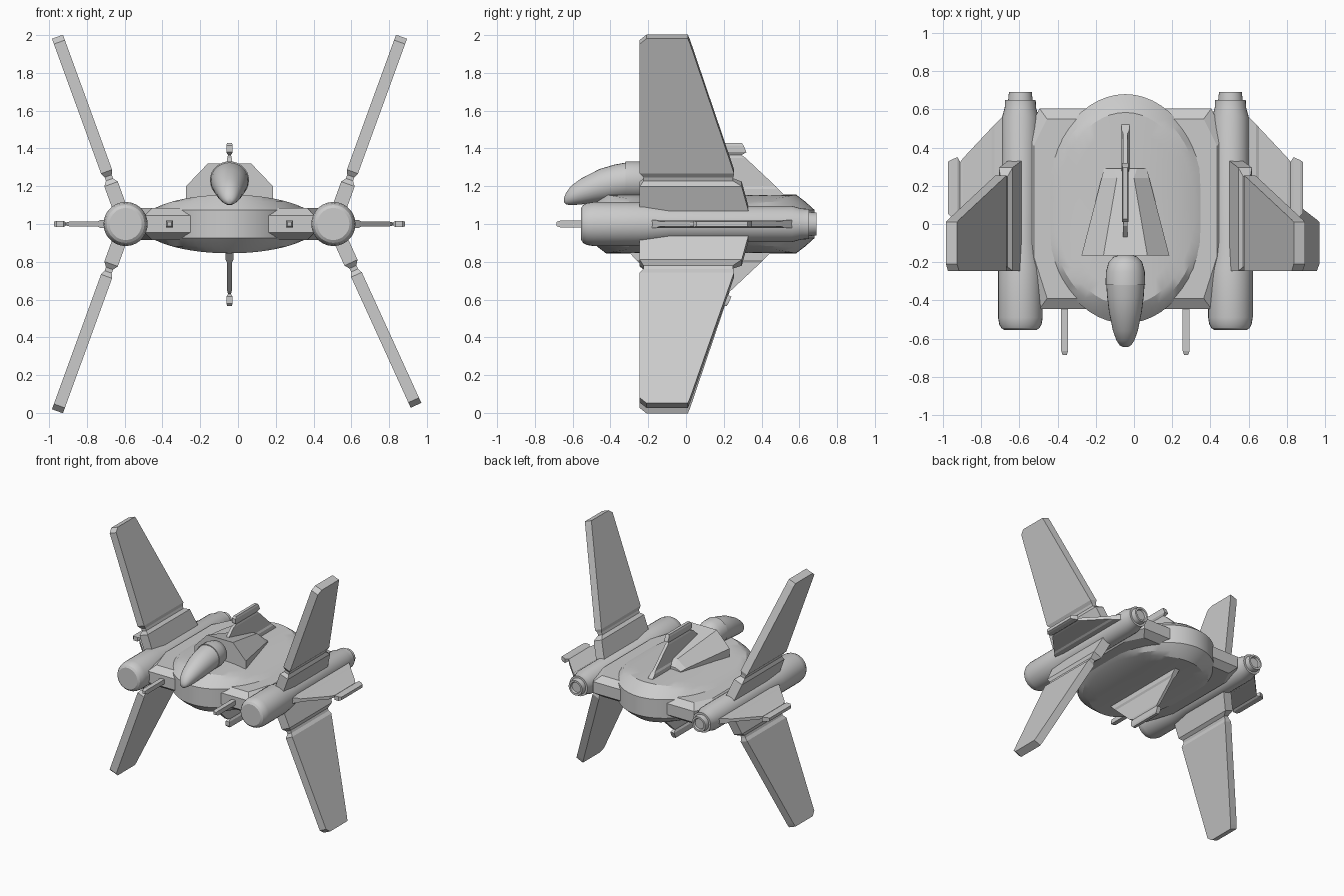
import bpy, bmesh, math
from mathutils import Matrix, Vector

if "Cube" in bpy.data.objects:
    bpy.data.objects.remove(bpy.data.objects["Cube"])

CX = -0.045                      # centre line of the craft
ENGINE_X = (CX - 0.55, CX + 0.55)


def loft(name, rings, loc=(0, 0, 0), roll=0, smooth=0):
    """Skin equal-length rings of points and cap both ends."""
    bm = bmesh.new()
    rows = [[bm.verts.new(p) for p in ring] for ring in rings]
    n = len(rows[0])
    for a, b in zip(rows, rows[1:]):
        for i in range(n):
            j = (i + 1) % n
            bm.faces.new((a[i], a[j], b[j], b[i]))
    bm.faces.new(rows[0])
    bm.faces.new(rows[-1])
    bmesh.ops.recalc_face_normals(bm, faces=bm.faces)
    bm.transform(Matrix.Translation(Vector(loc)) @ Matrix.Rotation(math.radians(roll), 4, 'Y'))
    mesh = bpy.data.meshes.new(name)
    bm.to_mesh(mesh)
    bm.free()
    if smooth:
        for p in mesh.polygons:
            p.use_smooth = True
        mesh.set_sharp_from_angle(angle=math.radians(smooth))
    ob = bpy.data.objects.new(name, mesh)
    bpy.context.collection.objects.link(ob)
    return ob


def ellipse_y(y, hw, z0, z1, n=28):
    """Upright elliptical ring at depth y."""
    c, h = (z0 + z1) / 2, (z1 - z0) / 2
    return [(hw * math.cos(math.tau * i / n), y, c + h * math.sin(math.tau * i / n)) for i in range(n)]


def blade(sections):
    """Rings for a flat blade: height, front y, rear y, half thickness."""
    return [[(-t, a, r), (t, a, r), (t, b, r), (-t, b, r)] for r, a, b, t in sections]


# Oval hull: lens cross-section with a chamfered rim
def hull_ring(s, h, sign, n=56):
    ring = []
    for i in range(n):
        x = 0.43 * s * math.cos(math.tau * i / n)
        y = 0.08 + 0.6 * s * math.sin(math.tau * i / n)
        lens = 0.155 * math.sqrt(1 - (x / 0.47) ** 2)
        ring.append((x, y, sign * min(h, lens)))
    return ring


levels = [(1, 0.075), (0.92, 0.118), (0.84, 0.155), (0.7, 1), (0.5, 1), (0.25, 1), (0.02, 1)]
loft("hull", [hull_ring(s, h, -1) for s, h in reversed(levels)] + [hull_ring(s, h, 1) for s, h in levels],
     (CX, 0, 1), smooth=25)


# Slab joining hull and engines, with chamfered edges
def slab_ring(z, x, xm, y0, y1):
    half = [(x, y0), (xm, y0 + 0.22), (xm, y1 - 0.14), (x, y1)]
    return [(px, py, z) for px, py in half] + [(-px, py, z) for px, py in reversed(half)]


loft("wing_slab", [slab_ring(-0.085, 0.41, 0.48, -0.39, 0.55), slab_ring(-0.045, 0.45, 0.52, -0.445, 0.605),
                   slab_ring(0.045, 0.45, 0.52, -0.445, 0.605), slab_ring(0.085, 0.41, 0.48, -0.39, 0.55)],
     (CX, 0, 1))

# Cockpit pod, rising toward the rear, and its slightly raised canopy
pod = [(-0.645, 0.012, 1.115, 1.14), (-0.635, 0.03, 1.103, 1.165), (-0.61, 0.047, 1.1, 1.2),
       (-0.56, 0.065, 1.103, 1.238), (-0.46, 0.086, 1.115, 1.29), (-0.38, 0.096, 1.125, 1.314),
       (-0.32, 0.1, 1.132, 1.325)]
dome = [(-0.32, 0.104, 1.13, 1.332), (-0.25, 0.102, 1.13, 1.332), (-0.2, 0.088, 1.14, 1.318),
        (-0.17, 0.06, 1.16, 1.29), (-0.16, 0.02, 1.2, 1.25)]
loft("cockpit_pod", [ellipse_y(*s) for s in pod], (CX, 0, 0), smooth=40)
loft("cockpit_dome", [ellipse_y(*s) for s in dome], (CX, 0, 0), smooth=40)


# Wedge fairing behind the cockpit
def fairing_ring(y, w, z, tw, tz):
    return [(-w, y, 1.1), (-w, y, z), (-tw, y, tz), (tw, y, tz), (w, y, z), (w, y, 1.1)]


loft("cockpit_fairing", [fairing_ring(-0.165, 0.23, 1.2, 0.115, 1.32),
                         fairing_ring(0.24, 0.125, 1.165, 0.045, 1.22),
                         fairing_ring(0.29, 0.112, 1.155, 0.06, 1.175)], (CX, 0, 0))

# Engine nacelles: y, radius
engine = [(-0.555, 0.085), (-0.545, 0.1), (-0.525, 0.111), (-0.49, 0.117), (-0.23, 0.117), (-0.09, 0.096),
          (0.56, 0.096), (0.61, 0.082), (0.65, 0.08), (0.65, 0.064), (0.69, 0.06), (0.69, 0.045), (0.675, 0.04)]
wing = [(0.05, -0.245, 0.34, 0.038), (0.225, -0.245, 0.295, 0.038), (0.25, -0.225, 0.25, 0.02),
        (0.27, -0.225, 0.25, 0.02), (0.295, -0.245, 0.255, 0.031), (1.025, -0.245, 0.022, 0.031),
        (1.055, -0.21, 0.01, 0.031)]
fin = [(0.05, -0.23, 0.605, 0.022), (0.135, -0.155, 0.52, 0.02), (0.15, -0.14, 0.505, 0.012),
       (0.3, 0.02, 0.345, 0.012), (0.315, 0.06, 0.325, 0.008), (0.33, 0.04, 0.35, 0.017),
       (0.365, 0.04, 0.335, 0.017), (0.38, 0.055, 0.325, 0.012)]
gun = [(-0.38, 0.018), (-0.665, 0.018), (-0.685, 0.011)]

for side, x, low in (("left", ENGINE_X[0], -160), ("right", ENGINE_X[1], 155.5)):
    sg = -1 if side == "left" else 1
    loft(side + "_engine", [ellipse_y(y, r, -r, r) for y, r in engine], (x, 0, 1), smooth=25)
    # Upper and lower radiating wings
    loft(side + "_upper_wing", blade(wing), (x, 0, 1), 20 * sg)
    loft(side + "_lower_wing", blade(wing), (x, 0, 1), low)
    # Horizontal stabiliser with tip rail
    loft(side + "_side_fin", blade(fin), (x, 0, 1), 90 * sg)
    # Forward gun
    loft(side + "_gun", [[(-h, y, -h), (h, y, -h), (h, y, h), (-h, y, h)] for y, h in gun],
         (CX + 0.318 * sg, 0, 1))

# Dorsal and ventral fins on the centre line
loft("dorsal_fin", blade(fin), (CX, -0.03, 1.05), 0)
loft("ventral_fin", blade(fin), (CX, -0.11, 0.945), 180)
